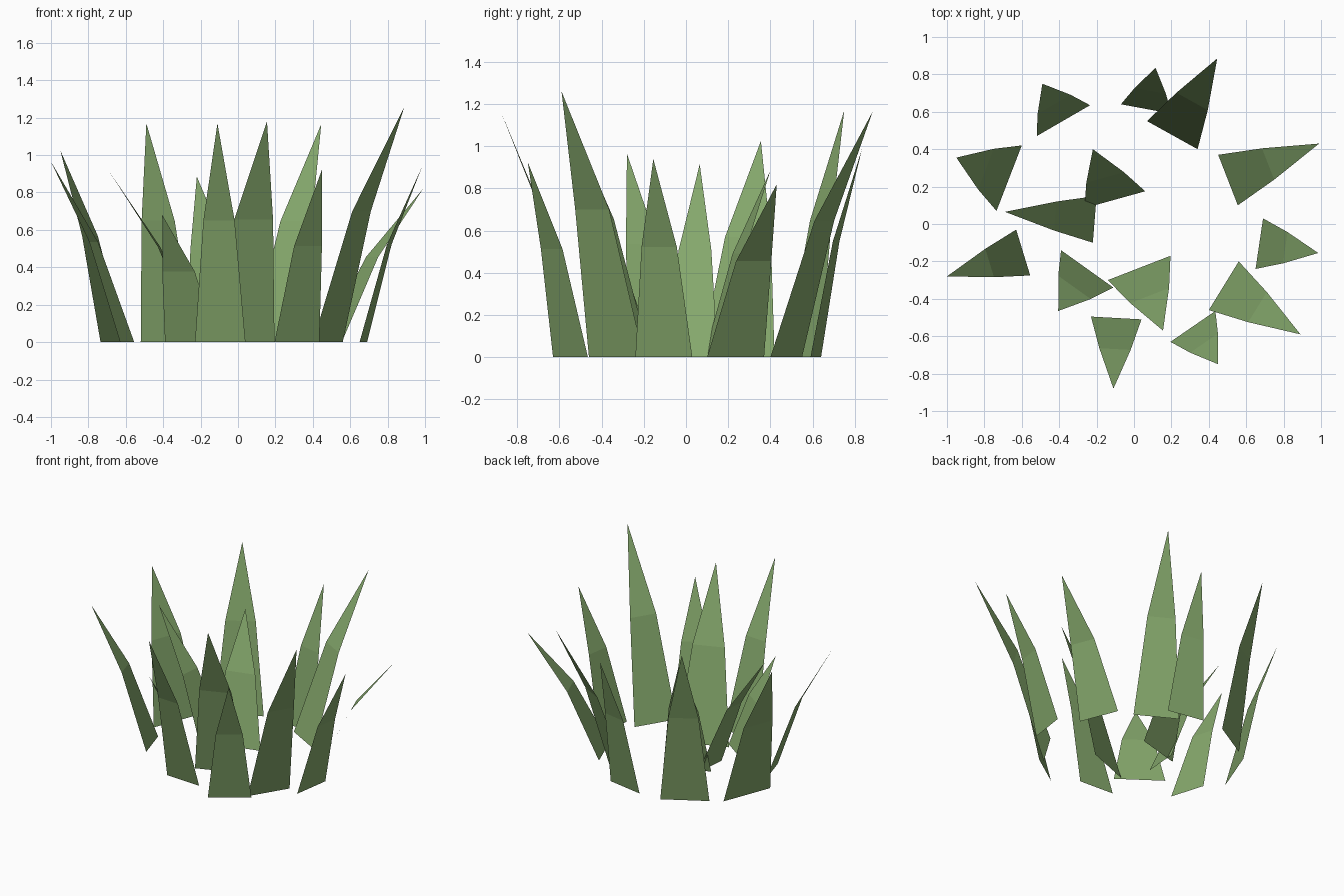
import bpy
import bmesh
from mathutils import Vector

cube = bpy.data.objects.get("Cube")
if cube:
    bpy.data.objects.remove(cube, do_unlink=True)

# Single leaf colour
green = bpy.data.materials.new("leaf_green")
green.use_nodes = True
color = (0.235, 0.392, 0.150, 1.0)
green.diffuse_color = color
bsdf = next(n for n in green.node_tree.nodes if n.type == 'BSDF_PRINCIPLED')
bsdf.inputs["Base Color"].default_value = color
bsdf.inputs["Roughness"].default_value = 0.9

BEND_HEIGHT = 0.555   # share of the height where the blade bends
BEND_REACH = 0.44     # share of the outward lean reached at the bend
BEND_WIDTH = 0.62     # share of the base width left at the bend


def grass_blade(index, base_a, base_b, tip, height):
    """A flat tapering blade: a quad from the ground to the bend, then a tip."""
    a, b = Vector((*base_a, 0)), Vector((*base_b, 0))
    top = Vector((*tip, height))
    root = (a + b) / 2
    bend = root.lerp(top, BEND_REACH)
    bend.z = height * BEND_HEIGHT
    half = (b - a) / 2 * BEND_WIDTH
    # Keep the upper, inner side as the front of the face
    if (b - a).cross(top - root).z < 0:
        a, b, half = b, a, -half

    bm = bmesh.new()
    va, vb, vc, vd, vt = [bm.verts.new(p) for p in
                          (a, b, bend + half, bend - half, top)]
    bm.faces.new((va, vb, vc, vd))
    bm.faces.new((vd, vc, vt))
    mesh = bpy.data.meshes.new(f"grass_blade_{index}")
    bm.to_mesh(mesh)
    bm.free()
    mesh.materials.append(green)
    obj = bpy.data.objects.new(f"grass_blade_{index}", mesh)
    bpy.context.collection.objects.link(obj)


# Ground edge ends, tip position and tip height of each blade
blades = [
    # right-hand side of the tuft
    ((0.45, 0.37), (0.555, 0.10), (0.99, 0.43), 0.82),
    ((0.69, 0.03), (0.65, -0.24), (0.985, -0.155), 0.94),
    ((0.56, -0.20), (0.40, -0.46), (0.89, -0.59), 1.26),
    # front
    ((0.195, -0.63), (0.435, -0.465), (0.45, -0.75), 0.925),
    ((0.195, -0.17), (-0.14, -0.30), (0.155, -0.57), 1.18),
    ((-0.23, -0.495), (0.04, -0.51), (-0.11, -0.88), 1.17),
    ((-0.39, -0.14), (-0.11, -0.34), (-0.405, -0.465), 0.68),
    # left-hand side and middle
    ((-0.63, -0.03), (-0.555, -0.275), (-1.0, -0.28), 0.965),
    ((-0.20, 0.15), (-0.22, -0.10), (-0.69, 0.065), 0.915),
    ((-0.265, 0.085), (0.06, 0.175), (-0.22, 0.40), 0.885),
    ((-0.60, 0.42), (-0.735, 0.07), (-0.95, 0.355), 1.025),
    # back
    ((-0.52, 0.47), (-0.235, 0.635), (-0.49, 0.75), 1.17),
    ((-0.07, 0.64), (0.20, 0.59), (0.115, 0.835), 0.99),
    ((0.07, 0.55), (0.34, 0.40), (0.445, 0.885), 1.165),
]
for i, blade in enumerate(blades, 1):
    grass_blade(i, *blade)
